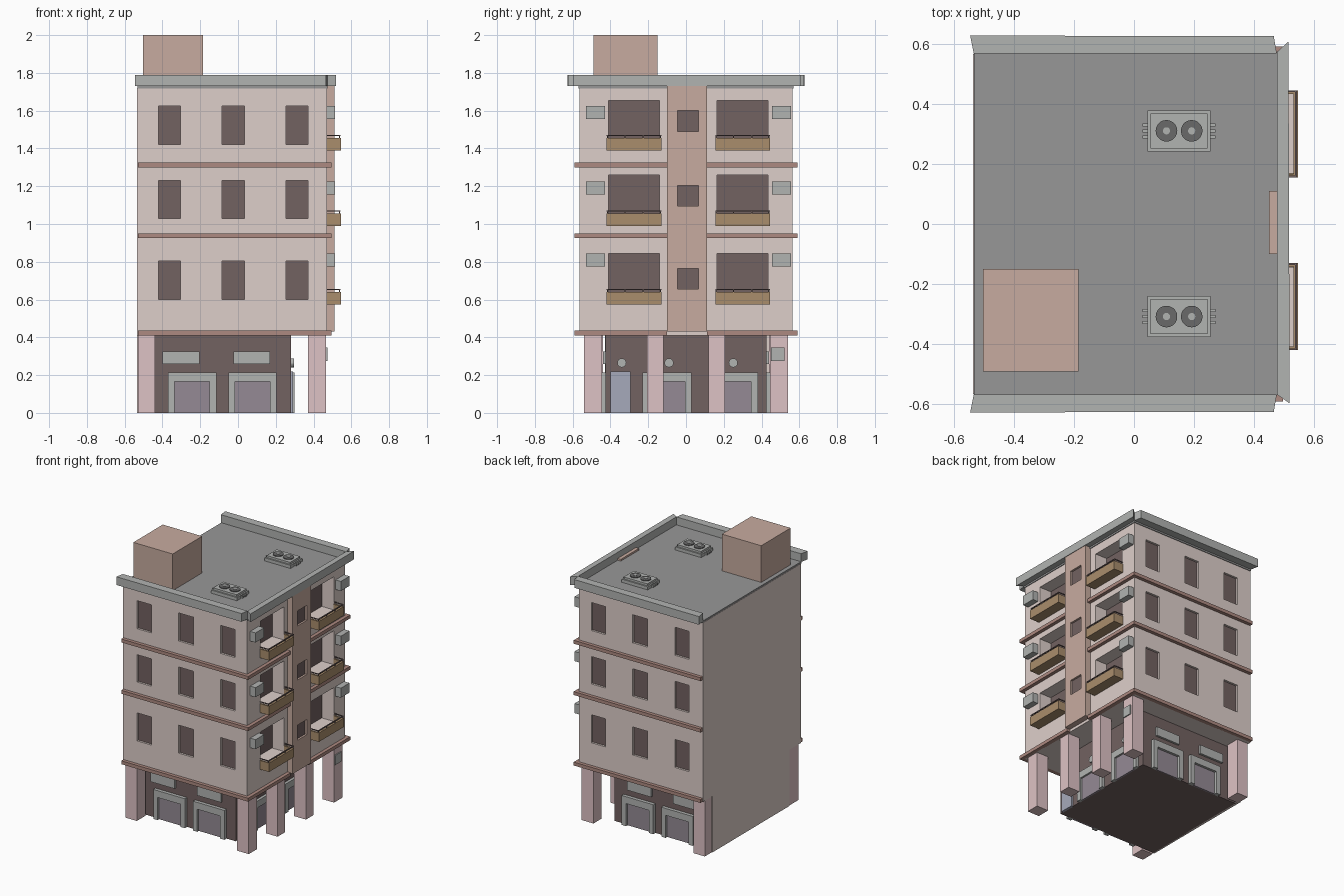
import bpy, bmesh, math
from mathutils import Matrix, Vector

if "Cube" in bpy.data.objects:
    bpy.data.objects.remove(bpy.data.objects["Cube"])


def mat(name, r, g, b):
    m = bpy.data.materials.new(name)
    m.diffuse_color = [(c / 255) ** 2.2 for c in (r, g, b)] + [1]
    m.use_nodes = True
    m.node_tree.nodes["Principled BSDF"].inputs["Base Color"].default_value = m.diffuse_color
    return m


WALL = mat("wall_plaster", 221, 206, 201)
TRIM = mat("trim", 172, 137, 128)
TERRA = mat("terracotta", 198, 170, 158)
DARK = mat("dark_brown", 114, 98, 97)
PINK = mat("pillar_pink", 221, 193, 195)
TAN = mat("balcony_tan", 168, 140, 108)
GREY = mat("light_grey", 176, 178, 176)
ROOF = mat("roof_grey", 150, 150, 150)
FAN = mat("fan_grey", 105, 105, 105)
SHUT = mat("shutter", 147, 137, 147)
BLUE = mat("door_blue", 165, 168, 185)


def finish(name, bm, material):
    me = bpy.data.meshes.new(name)
    bmesh.ops.recalc_face_normals(bm, faces=bm.faces)
    bm.to_mesh(me)
    bm.free()
    ob = bpy.data.objects.new(name, me)
    bpy.context.collection.objects.link(ob)
    if material:
        me.materials.append(material)
    return ob


def boxes(name, items, material=None):
    """One object from boxes given as (x0, x1, y0, y1, z0, z1)."""
    bm = bmesh.new()
    for x0, x1, y0, y1, z0, z1 in items:
        m = Matrix.Translation(((x0 + x1) / 2, (y0 + y1) / 2, (z0 + z1) / 2)) \
            @ Matrix.Diagonal((x1 - x0, y1 - y0, z1 - z0, 1))
        bmesh.ops.create_cube(bm, size=1, matrix=m)
    return finish(name, bm, material)


def discs(name, items, radius, depth, material, rot=Matrix()):
    """Short cylinders centred on the given points."""
    bm = bmesh.new()
    for p in items:
        bmesh.ops.create_cone(bm, cap_ends=True, segments=20, radius1=radius, radius2=radius,
                              depth=depth, matrix=Matrix.Translation(p) @ rot)
    return finish(name, bm, material)


def prism(name, pts, z0, z1, material):
    bm = bmesh.new()
    f = bm.faces.new([bm.verts.new((x, y, z0)) for x, y in pts])
    r = bmesh.ops.extrude_face_region(bm, geom=[f])
    for v in r["geom"]:
        if isinstance(v, bmesh.types.BMVert):
            v.co.z = z1
    return finish(name, bm, material)


def cut(ob, items):
    c = boxes(ob.name + "_cutter", items)
    c.hide_render = True
    md = ob.modifiers.new("openings", 'BOOLEAN')
    md.operation, md.solver, md.object = 'DIFFERENCE', 'EXACT', c
    bpy.context.view_layer.objects.active = ob
    bpy.ops.object.modifier_apply(modifier=md.name)
    bpy.data.objects.remove(c)


def both(b):
    """A box and its copy mirrored front to back."""
    x0, x1, y0, y1, z0, z1 = b
    return [b, (x0, x1, -y1, -y0, z0, z1)]


# Upper storeys with window and balcony openings
FLOORS = (0.575, 0.99, 1.39)
BALC = ((-0.41, -0.14), (0.165, 0.435))
WINX = ((-0.42, -0.305), (-0.085, 0.035), (0.255, 0.37))
WINZ = ((0.60, 0.805), (1.03, 1.23), (1.42, 1.625))
TOPZ = (0.845, 1.26, 1.655)
body = boxes("upper_storeys", [(-0.53, 0.47, -0.565, 0.565, 0.41, 1.72)], WALL)
openings, panes, glass = [], [], []
for z0, z1 in WINZ:
    for x0, x1 in WINX:
        openings += both((x0, x1, -0.6, -0.545, z0, z1))
        panes += both((x0, x1, -0.55, -0.544, z0, z1))
for z, t in zip(FLOORS, TOPZ):
    for y0, y1 in BALC:
        openings.append((0.37, 0.5, y0, y1, z + 0.02, t))
        glass.append((0.365, 0.375, y0, y1, z + 0.02, t))
cut(body, openings)
boxes("window_panes", panes, DARK)
boxes("balcony_glazing", glass, DARK)

# Plain side wall running down to the ground
boxes("side_wall", [(-0.535, -0.52, -0.565, 0.565, 0.41, 1.72),
                    (-0.535, -0.52, -0.43, 0.46, 0, 0.41)], WALL)

# Stair column with small windows
column = boxes("stair_column", [(0.45, 0.512, -0.10, 0.11, 0.43, 1.745)], TERRA)
SQ = ((0.655, 0.765), (1.095, 1.205), (1.49, 1.60))
cut(column, [(0.495, 0.53, -0.045, 0.065, a, b) for a, b in SQ])
boxes("stair_windows", [(0.49, 0.498, -0.045, 0.065, a, b) for a, b in SQ], DARK)

# Floor bands
bands = []
for z in (0.41, 0.925, 1.30):
    bands += both((-0.53, 0.495, -0.59, -0.56, z, z + 0.025))
    bands += [(0.465, 0.495, -0.56, -0.10, z, z + 0.025), (0.465, 0.495, 0.11, 0.56, z, z + 0.025)]
boxes("floor_bands", bands, TRIM)

# Balconies: floor, three parapet sides, thin rail
tray, rails, slabs = [], [], []
for z in FLOORS:
    for y0, y1 in BALC:
        a, b = y0 - 0.01, y1 + 0.01
        tray += [(0.53, 0.545, a, b, z, z + 0.065), (0.47, 0.53, a, a + 0.012, z, z + 0.065),
                 (0.47, 0.53, b - 0.012, b, z, z + 0.065), (0.47, 0.53, a + 0.012, b - 0.012, z, z + 0.02)]
        slabs.append((0.375, 0.53, y0 + 0.003, y1 - 0.003, z + 0.018, z + 0.025))
        rails += [(0.535, 0.542, a, b, z + 0.075, z + 0.081),
                  (0.47, 0.535, a, a + 0.006, z + 0.075, z + 0.081),
                  (0.47, 0.535, b - 0.006, b, z + 0.075, z + 0.081)]
        rails += [(0.536, 0.541, y - 0.003, y + 0.003, z + 0.065, z + 0.075)
                  for y in (a + 0.005, a + (b - a) / 3, b - (b - a) / 3, b - 0.005)]
boxes("balcony_trays", tray, TAN)
boxes("balcony_floors", slabs, WALL)
boxes("balcony_rails", rails, DARK)

# Wall mounted air conditioners
boxes("wall_units", [(0.465, 0.513, y, y + 0.10, z, z + 0.07)
                     for z in (0.775, 1.155, 1.555) for y in (-0.53, 0.455)], GREY)

# Roof deck, mitred parapets and roof hut
boxes("roof_deck", [(-0.533, 0.475, -0.57, 0.57, 1.718, 1.732)], ROOF)
for side, s in (("front", -1), ("back", 1)):
    prism("parapet_" + side, [(-0.545, s * 0.627), (0.465, s * 0.625), (0.475, s * 0.567), (-0.533, s * 0.567)],
          1.73, 1.79, GREY)
prism("parapet_right", [(0.475, -0.567), (0.518, -0.597), (0.514, 0.607), (0.475, 0.572)], 1.73, 1.79, GREY)
boxes("roof_hut", [(-0.503, -0.185, -0.49, -0.15, 1.72, 2.0)], TERRA)

# Roof cooling units with twin fans
cases, fins, centres, hubs = [], [], [], []
for cy in (-0.308, 0.31):
    cases += [(0.045, 0.255, cy - 0.068, cy + 0.068, 1.732, 1.755),
              (0.055, 0.245, cy - 0.058, cy + 0.058, 1.755, 1.77)]
    fins += [(0.028, 0.272, cy + d - 0.005, cy + d + 0.005, 1.738, 1.75) for d in (-0.02, 0, 0.02)]
    for x in (0.108, 0.192):
        centres.append((x, cy, 1.772))
        hubs.append((x, cy, 1.776))
boxes("roof_units", cases, GREY)
boxes("roof_unit_fins", fins, GREY)
discs("roof_fans", centres, 0.036, 0.008, FAN)
discs("fan_hubs", hubs, 0.012, 0.006, GREY)

# Ground floor shop
boxes("shop_core", [(-0.525, 0.28, -0.425, 0.425, 0, 0.412)], DARK)
frames, shutters, signs = [], [], []
for x in (-0.37, -0.05):
    for b in ((x, x + 0.035, -0.45, -0.42, 0, 0.215), (x + 0.22, x + 0.255, -0.45, -0.42, 0, 0.215),
              (x + 0.035, x + 0.22, -0.45, -0.42, 0.165, 0.215)):
        frames += both(b)
    shutters += both((x + 0.035, x + 0.22, -0.432, -0.42, 0, 0.165))
for x in (-0.40, -0.025):
    signs += both((x, x + 0.195, -0.44, -0.42, 0.26, 0.325))
for y in (-0.23, 0.12):
    frames += [(0.275, 0.30, y, y + 0.035, 0, 0.215), (0.275, 0.30, y + 0.225, y + 0.26, 0, 0.215),
               (0.275, 0.30, y + 0.035, y + 0.225, 0.165, 0.215)]
    shutters.append((0.275, 0.287, y + 0.035, y + 0.225, 0, 0.165))
boxes("shop_frames", frames, GREY)
boxes("shop_shutters", shutters, SHUT)
boxes("shop_signs", signs, GREY)
boxes("entrance_door", [(0.275, 0.292, -0.40, -0.295, 0, 0.218)], BLUE)
discs("shop_lamps", [(0.285, y, 0.265) for y in (-0.34, -0.09, 0.25)], 0.024, 0.022, GREY,
      Matrix.Rotation(math.pi / 2, 4, 'Y'))

# Pillars and the meter box on the rear one
pillars = both((-0.53, -0.44, -0.54, -0.44, 0, 0.412)) + both((0.37, 0.465, -0.54, -0.445, 0, 0.412)) \
    + both((0.37, 0.465, -0.207, -0.12, 0, 0.412))
boxes("pillars", pillars, PINK)
boxes("meter_box", [(0.46, 0.473, 0.45, 0.522, 0.275, 0.345)], GREY)
